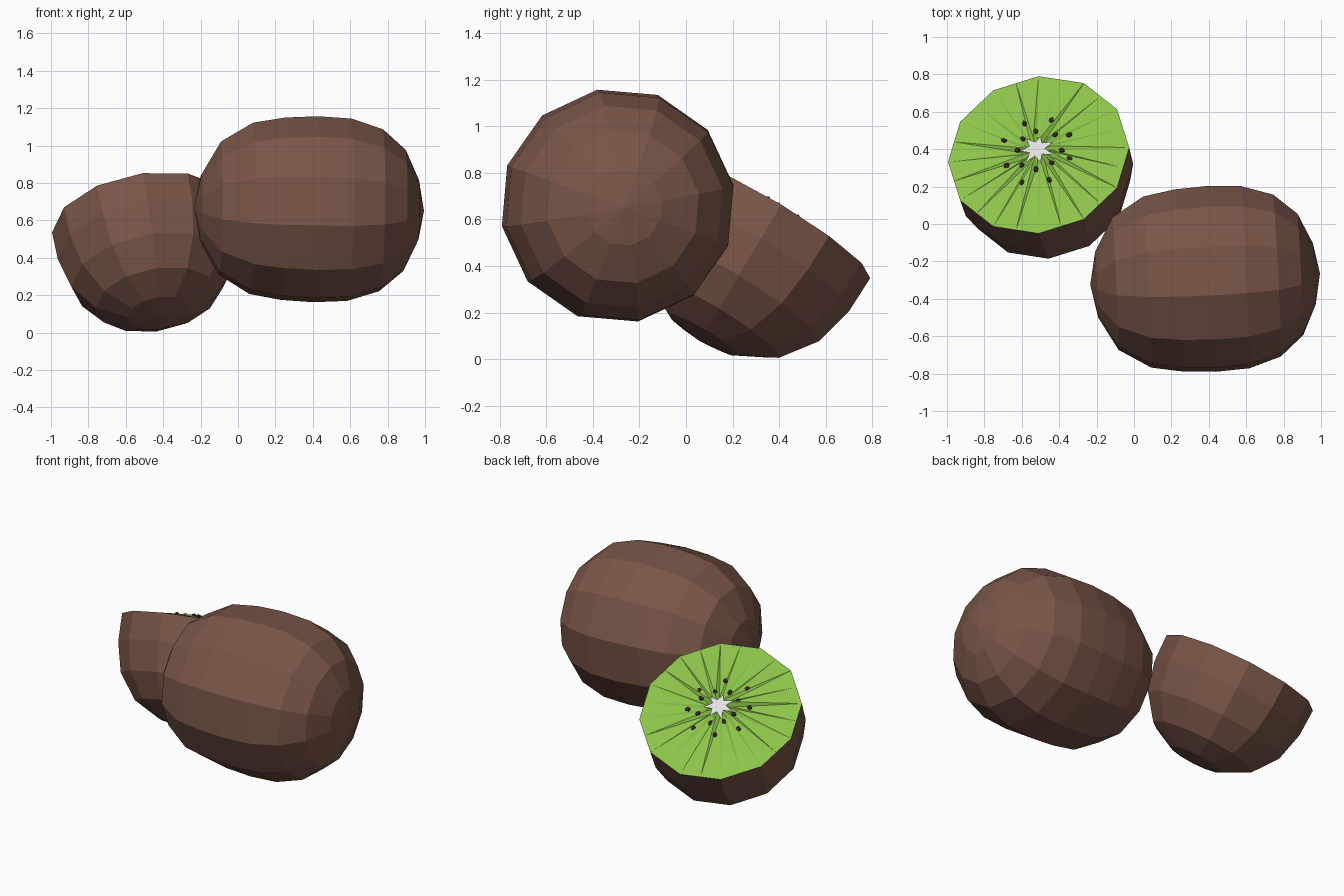
import bpy, bmesh, math, random
from mathutils import Vector, Matrix

if "Cube" in bpy.data.objects:
    bpy.data.objects.remove(bpy.data.objects["Cube"])

random.seed(4)


def material(name, hex_code):
    def lin(c):
        c /= 255
        return c / 12.92 if c < 0.04045 else ((c + 0.055) / 1.055) ** 2.4
    m = bpy.data.materials.new(name)
    m.diffuse_color = (*[lin(int(hex_code[i:i + 2], 16)) for i in (0, 2, 4)], 1)
    m.use_nodes = True
    m.node_tree.nodes["Principled BSDF"].inputs["Base Color"].default_value = m.diffuse_color
    return m


BROWN = material("brown skin", "795548")
GREEN = material("green flesh", "8BC34A")
WHITE = material("white core", "F0F0F0")
DARK = material("dark seed", "4E342E")


def frame(origin, axis, side):
    """Matrix whose local z is the axis and local x lies towards side."""
    w = Vector(axis).normalized()
    u = Vector(side)
    u = (u - w * u.dot(w)).normalized()
    v = w.cross(u)
    m = Matrix((u, v, w)).transposed().to_4x4()
    m.translation = Vector(origin)
    return m


def finish(name, bm, mat, matrix):
    bm.transform(matrix)
    mesh = bpy.data.meshes.new(name)
    bm.to_mesh(mesh)
    bm.free()
    mesh.materials.append(mat)
    ob = bpy.data.objects.new(name, mesh)
    bpy.context.collection.objects.link(ob)
    return ob


def lathe(name, profile, mat, matrix, sides=12, turn=0.0):
    """Faceted solid of revolution; profile is (height, radius) from bottom up."""
    bm = bmesh.new()
    rings = []
    for h, r in profile:
        if r == 0:
            rings.append([bm.verts.new((0, 0, h))] * sides)
        else:
            angles = [turn + math.tau * k / sides for k in range(sides)]
            rings.append([bm.verts.new((r * math.cos(a), r * math.sin(a), h)) for a in angles])
    for lo, hi in zip(rings, rings[1:]):
        for k in range(sides):
            j = (k + 1) % sides
            quad = list(dict.fromkeys((lo[k], lo[j], hi[j], hi[k])))
            bm.faces.new(quad)
    return finish(name, bm, mat, matrix)


# Whole fruit, lying along x
whole = [(-0.615, 0), (-0.58, 0.18), (-0.48, 0.36), (-0.31, 0.465), (-0.14, 0.495),
         (0.035, 0.505), (0.215, 0.495), (0.385, 0.44), (0.51, 0.33), (0.585, 0.165), (0.615, 0)]
lathe("whole_fruit", whole, BROWN,
      frame((0.38, -0.295, 0.66), (1, 0.05, -0.015), (0, 1, 0)), turn=math.radians(10))

# Skin of the cut half, tilted towards the back
HALF = frame((-0.51, 0.37, 0.6), (-0.18, 0.6, 1), (1, 0, 0))
half = [(-0.615, 0), (-0.585, 0.17), (-0.5, 0.33), (-0.35, 0.44), (-0.17, 0.485), (0, 0.49)]
lathe("half_skin", half, BROWN, HALF)

# Cut flesh: low dome of ridged radial wedges
bm = bmesh.new()
N = 24
SEED_RINGS = (0.12, 0.19)
rim, inner = [], []
for k in range(N):
    a = math.tau * k / N
    r = 0.49 if k % 2 == 0 else 0.49 * math.cos(math.pi / 12)
    rim.append(bm.verts.new((r * math.cos(a), r * math.sin(a), 0)))
    h = 0.045 + (0.008 if k % 2 else -0.008) + random.uniform(-0.006, 0.006)
    inner.append(bm.verts.new((0.08 * math.cos(a), 0.08 * math.sin(a), h)))
top = bm.verts.new((0, 0, 0.045))
for k in range(N):
    j = (k + 1) % N
    bm.faces.new((rim[k], rim[j], inner[j]))
    bm.faces.new((rim[k], inner[j], inner[k]))
    bm.faces.new((inner[k], inner[j], top))
finish("half_flesh", bm, GREEN, HALF)

# White star-shaped core
bm = bmesh.new()
star = []
for k in range(14):
    a = math.tau * k / 14
    r = random.uniform(0.08, 0.1) if k % 2 else 0.045
    star.append(bm.verts.new((r * math.cos(a), r * math.sin(a), 0.054 if k % 2 else 0.062)))
top = bm.verts.new((0, 0, 0.058))
for k in range(14):
    bm.faces.new((star[k], star[(k + 1) % 14], top))
finish("half_core", bm, WHITE, HALF)

# Seeds scattered in two rings round the core
bm = bmesh.new()
for k in range(16):
    a = math.tau * (k + random.uniform(-0.25, 0.25)) / 16
    r = SEED_RINGS[k % 2] + random.uniform(-0.015, 0.015)
    h = 0.047 * (0.49 - r) / 0.41 + 0.004
    place = Matrix.Translation((r * math.cos(a), r * math.sin(a), h)) @ Matrix.Rotation(a, 4, 'Z')
    bmesh.ops.create_icosphere(bm, subdivisions=1, radius=0.016,
                               matrix=place @ Matrix.Diagonal((1.15, 0.85, 0.8, 1)))
finish("seeds", bm, DARK, HALF)
